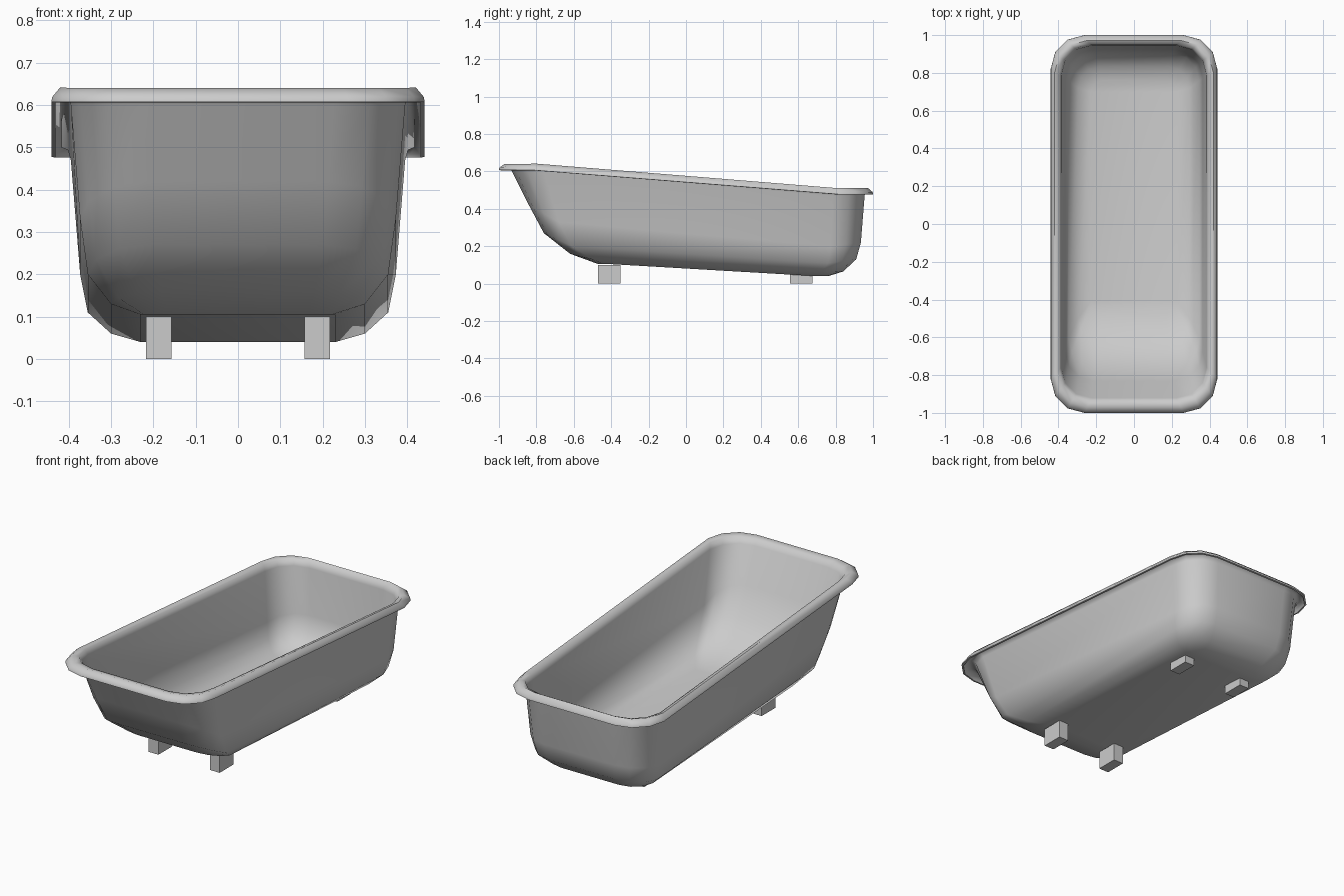
import bpy
import bmesh
from math import cos, sin, pi

cube = bpy.data.objects.get("Cube")
if cube:
    bpy.data.objects.remove(cube, do_unlink=True)

grey = bpy.data.materials.new("enamel grey")
grey.use_nodes = True
grey.diffuse_color = (0.6, 0.6, 0.6, 1)
grey.node_tree.nodes["Principled BSDF"].inputs["Base Color"].default_value = (0.6, 0.6, 0.6, 1)


def finish(name, bm):
    mesh = bpy.data.meshes.new(name)
    bm.to_mesh(mesh)
    bm.free()
    mesh.materials.append(grey)
    obj = bpy.data.objects.new(name, mesh)
    bpy.context.collection.objects.link(obj)
    return obj


def ring(bm, w, front, back, r, z_front, z_side_front, z_side_back, z_back):
    """Rounded rectangle whose height changes from the ends to the sides."""
    verts = []
    for corner in range(4):
        sx = 1 if corner < 2 else -1
        at_back = corner in (1, 2)
        cy = back - r if at_back else front + r
        z_end, z_side = (z_back, z_side_back) if at_back else (z_front, z_side_front)
        for step in range(4):
            a = (corner - 1) * pi / 2 + step * pi / 6
            t = abs(sin(a))
            verts.append(bm.verts.new((sx * (w - r) + r * cos(a), cy + r * sin(a),
                                       z_side + (z_end - z_side) * t)))
    return verts


# Tub shell: floor, walls and rolled lip as one lofted sheet
profile = [
    (0.23, -0.47, 0.76, 0.06, 0.105, 0.105, 0.04, 0.04),
    (0.30, -0.62, 0.84, 0.12, 0.16, 0.13, 0.06, 0.065),
    (0.355, -0.76, 0.91, 0.15, 0.27, 0.20, 0.11, 0.13),
    (0.373, -0.84, 0.935, 0.16, 0.42, 0.33, 0.20, 0.22),
]
lip = [
    (0.395, -0.93, 0.955, 0.60),
    (0.402, -0.942, 0.96, 0.624),
    (0.417, -0.967, 0.97, 0.63),
    (0.430, -0.989, 0.989, 0.614),
    (0.431, -0.990, 0.990, 0.606),
]
for w, front, back, z in lip:
    profile.append((w, front, back, 0.17, z, z, z - 0.13, z - 0.13))

bm = bmesh.new()
rings = [ring(bm, *row) for row in profile]
n = len(rings[0])
for low, high in zip(rings, rings[1:]):
    for i in range(n):
        j = (i + 1) % n
        bm.faces.new((low[i], low[j], high[j], high[i]))
floor = rings[0]
for i in range(n // 2 - 1):
    bm.faces.new((floor[n - 1 - i], floor[n - 2 - i], floor[i + 1], floor[i]))
tub = finish("tub_shell", bm)

solid = tub.modifiers.new("thickness", 'SOLIDIFY')
solid.thickness = 0.01
solid.offset = -1
solid.use_even_offset = True
bpy.context.view_layer.objects.active = tub
tub.select_set(True)
bpy.ops.object.modifier_apply(modifier="thickness")
bpy.ops.object.shade_smooth_by_angle(angle=1.05)

# Block feet
for end, y, height in (("front", -0.41, 0.10), ("back", 0.617, 0.05)):
    for side, sx in (("left", 1), ("right", -1)):
        bm = bmesh.new()
        bmesh.ops.create_cube(bm, size=1)
        bmesh.ops.scale(bm, vec=(0.06, 0.12, height), verts=bm.verts)
        bmesh.ops.translate(bm, vec=(sx * 0.187, y, height / 2), verts=bm.verts)
        finish(f"{end}_{side}_foot", bm)
